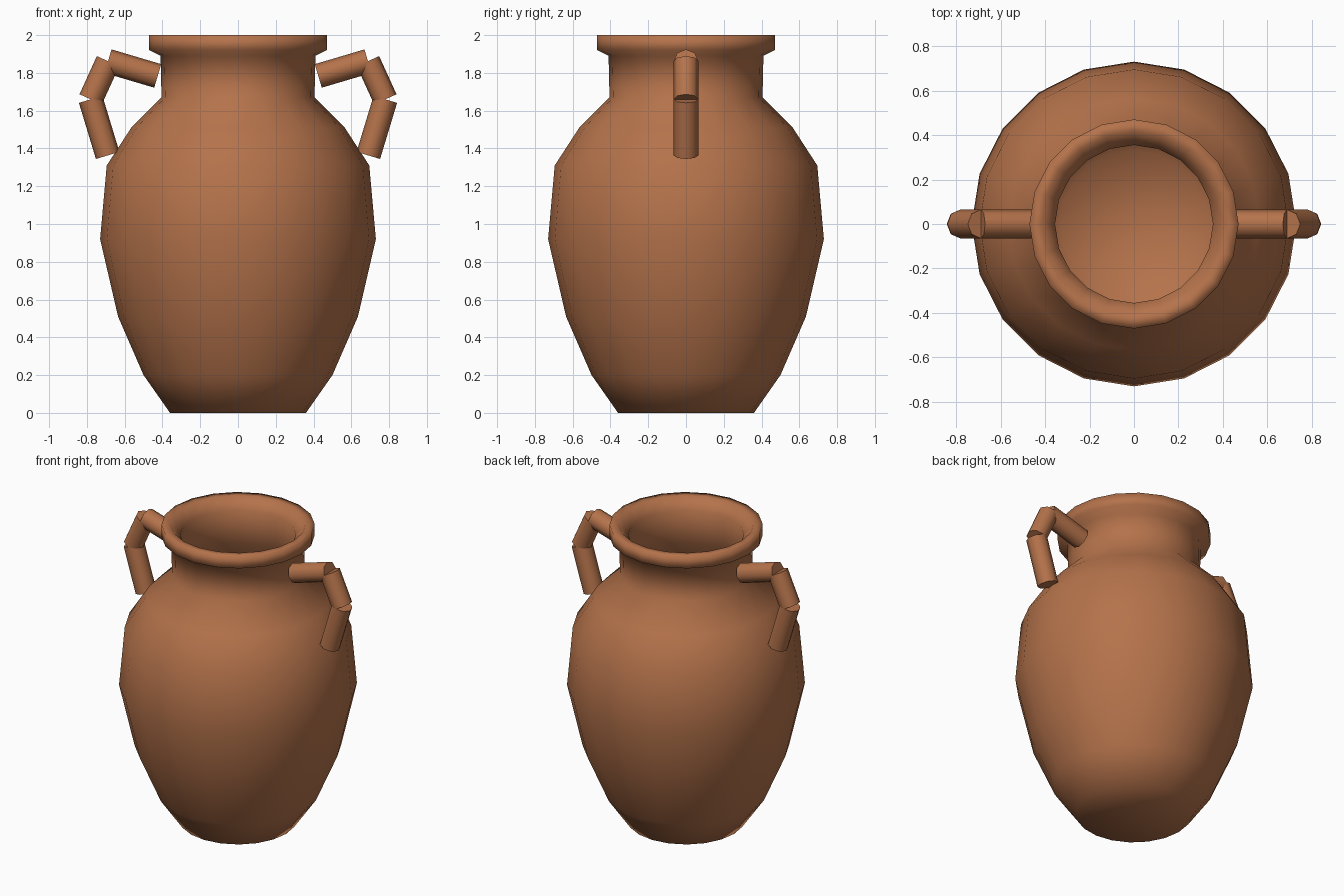
import bpy
import bmesh
import math
from mathutils import Vector

cube = bpy.data.objects.get("Cube")
if cube:
    bpy.data.objects.remove(cube)

# Terracotta
clay = bpy.data.materials.new("terracotta")
clay.use_nodes = True
colour = (0.46, 0.17, 0.07, 1)
clay.diffuse_color = colour
clay.node_tree.nodes["Principled BSDF"].inputs["Base Color"].default_value = colour


def add_object(name, bm):
    mesh = bpy.data.meshes.new(name)
    bmesh.ops.recalc_face_normals(bm, faces=bm.faces)
    bm.to_mesh(mesh)
    bm.free()
    mesh.materials.append(clay)
    obj = bpy.data.objects.new(name, mesh)
    bpy.context.collection.objects.link(obj)
    return obj


def lathe(name, profile, sides):
    bm = bmesh.new()
    verts = [bm.verts.new((r, 0, z)) for r, z in profile]
    edges = [bm.edges.new(pair) for pair in zip(verts, verts[1:])]
    bmesh.ops.spin(bm, geom=verts + edges, cent=(0, 0, 0), axis=(0, 0, 1),
                   angle=math.tau, steps=sides, use_duplicate=False)
    bmesh.ops.remove_doubles(bm, verts=bm.verts, dist=0.0005)
    obj = add_object(name, bm)
    obj.data.shade_smooth()
    return obj


def rod(name, start, end, radius=0.065):
    start, end = Vector(start), Vector(end)
    direction = end - start
    bpy.ops.mesh.primitive_cylinder_add(
        vertices=8, radius=radius, depth=direction.length,
        location=(start + end) / 2,
        rotation=direction.to_track_quat("Z", "Y").to_euler())
    obj = bpy.context.object
    obj.name = name
    obj.data.materials.append(clay)
    bpy.ops.object.shade_smooth_by_angle(angle=math.radians(50))
    return obj


# Hollow body: outside from the base up, over the rim, then down the inside
outside = [(0, 0), (0.36, 0), (0.5, 0.2), (0.635, 0.51), (0.73, 0.92),
           (0.695, 1.31), (0.565, 1.51), (0.405, 1.67), (0.41, 1.89)]
rim = [(0.47, 1.92), (0.47, 2.0), (0.415, 2.0), (0.355, 1.93)]
inside = [(0.355, 1.71), (0.53, 1.47), (0.64, 1.28), (0.672, 0.92),
          (0.58, 0.53), (0.45, 0.23), (0.33, 0.06), (0, 0.06)]
lathe("jar_body", outside + rim + inside, 20)

# Handles: three straight rods on each side
path = [(0.425, 1.784), (0.688, 1.862), (0.78, 1.66), (0.69, 1.363)]
parts = ["upper", "middle", "lower"]
for side, sign in (("left", 1), ("right", -1)):
    for part, a, b in zip(parts, path, path[1:]):
        rod(f"{side}_handle_{part}", (sign * a[0], 0, a[1]), (sign * b[0], 0, b[1]))
